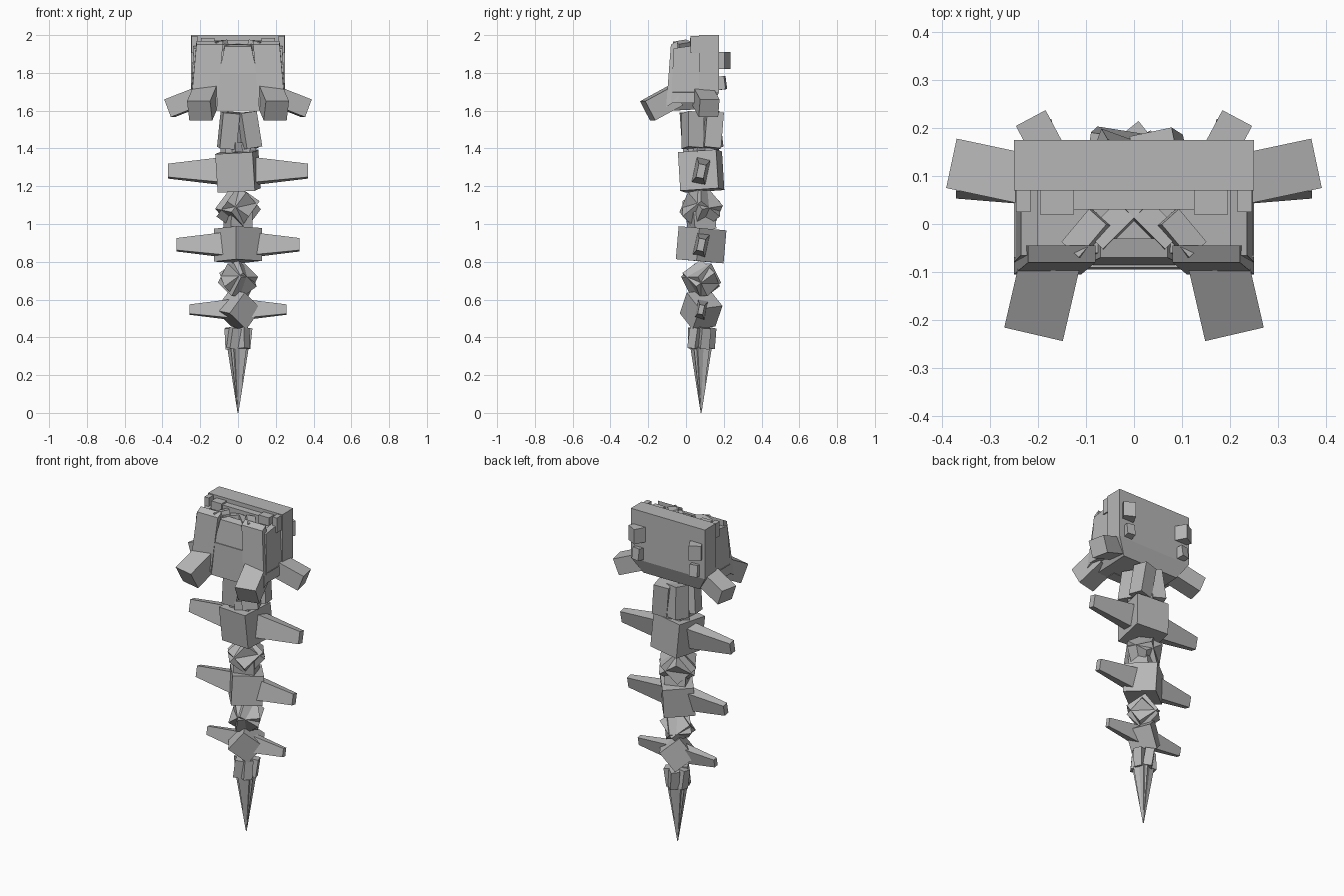
import bpy, math
from mathutils import Euler, Vector

if "Cube" in bpy.data.objects:
    bpy.data.objects.remove(bpy.data.objects["Cube"])

stone = bpy.data.materials.new("plain_grey")
stone.use_nodes = True
GREY = (0.47, 0.47, 0.47, 1)
stone.diffuse_color = GREY
stone.node_tree.nodes["Principled BSDF"].inputs["Base Color"].default_value = GREY
CY = 0.08  # depth of the spine axis
QUAD = [(-1, -1), (1, -1), (1, 1), (-1, 1)]


def loft(name, a, b):
    """Closed solid between two four-cornered rings."""
    faces = [(3, 2, 1, 0), (4, 5, 6, 7)]
    faces += [(i, (i + 1) % 4, (i + 1) % 4 + 4, i + 4) for i in range(4)]
    me = bpy.data.meshes.new(name)
    me.from_pydata(a + b, [], faces)
    me.materials.append(stone)
    bpy.context.collection.objects.link(bpy.data.objects.new(name, me))


def box(name, loc, size, rot=(0, 0, 0), taper=1.0, order='XYZ'):
    """Box turned by degrees; taper scales its upper end."""
    turn = Euler([math.radians(r) for r in rot], order).to_matrix()
    rings = []
    for z, s in ((-1, 1), (1, taper)):
        rings.append([Vector(loc) + turn @ Vector((x * size[0] * s / 2, y * size[1] * s / 2, z * size[2] / 2))
                      for x, y in QUAD])
    loft(name, *rings)


def slab(name, x, y, z):
    box(name, [sum(v) / 2 for v in (x, y, z)], [v[1] - v[0] for v in (x, y, z)])


def pair(name, loc, size, rot=(0, 0, 0)):
    """Box on the left and its mirror on the right."""
    for side, s in (("left", 1), ("right", -1)):
        box(f"{name}_{side}", (loc[0] * s, loc[1], loc[2]), size, (rot[0], rot[1] * s, rot[2] * s))


def ring(x0, x1, y0, y1, z0, z1):
    return [(x0, y0, z0), (x1, y0, z0), (x1, y1, z1), (x0, y1, z1)]


# Head: back slab, skirt, core and front plate
slab("head_back", (-0.25, 0.25), (0.07, 0.175), (1.7, 2.0))
loft("head_skirt", ring(-0.19, 0.19, -0.085, 0.14, 1.6, 1.61), ring(-0.25, 0.25, -0.07, 0.175, 1.7, 1.7))
loft("head_core", ring(-0.235, 0.235, -0.085, 0.08, 1.66, 1.68), ring(-0.215, 0.215, -0.06, 0.08, 1.92, 1.93))
loft("face_lower", ring(-0.12, 0.12, -0.095, -0.03, 1.6, 1.6), ring(-0.1, 0.1, -0.09, -0.03, 1.8, 1.8))
loft("face_upper", ring(-0.1, 0.1, -0.085, -0.03, 1.8, 1.8), ring(-0.07, 0.07, -0.07, -0.03, 1.94, 1.95))

# Leaning front and side panels with feet
for side, s in (("left", 1), ("right", -1)):
    def mir(ringpts):
        pts = [Vector((p[0] * s, p[1], p[2])) for p in ringpts]
        return pts if s == 1 else pts[::-1]
    loft(f"front_panel_{side}", mir(ring(0.11, 0.25, -0.105, -0.04, 1.62, 1.66)),
         mir(ring(0.08, 0.22, -0.08, -0.045, 1.95, 1.97)))
    loft(f"side_panel_{side}", mir(ring(0.2, 0.25, -0.08, 0.08, 1.64, 1.64)),
         mir(ring(0.2, 0.235, -0.065, 0.08, 1.93, 1.95)))
pair("front_foot", (0.186, -0.13, 1.639), (0.125, 0.17, 0.115), (28, 0, 13))
pair("side_foot", (0.28, 0.105, 1.645), (0.18, 0.105, 0.1), (0, 21, 12))

# Rim blocks and crossed pieces on the crown
slab("crown_rail", (-0.125, 0.125), (0.03, 0.08), (1.9, 1.975))
pair("crown_block", (0.16, 0.045, 1.96), (0.07, 0.05, 0.05))
pair("crown_corner", (0.23, 0.05, 1.95), (0.03, 0.05, 0.09))
pair("mandible", (0.1, -0.02, 1.95), (0.05, 0.09, 0.03), (8, 15, 42))
pair("brow", (0.035, 0.01, 1.935), (0.05, 0.13, 0.03), (0, 8, 45))

# Studs on the back
pair("upper_stud", (0.196, 0.185, 1.865), (0.07, 0.08, 0.09), (0, 0, -28))
pair("lower_stud", (0.19, 0.18, 1.745), (0.05, 0.06, 0.07), (8, 0, -10))


# Spine: clusters of turned blocks
def cluster(name, z, size, turns):
    for i, r in enumerate(turns):
        box(f"{name}_{i + 1}", (0, CY, z), size, r)


for i, (x, y, r) in enumerate([(-0.05, 0.025, (5, 5, 10)), (0.055, 0.035, (-4, -8, 25)),
                               (-0.035, 0.13, (5, 6, -20)), (0.055, 0.14, (-6, -6, 12)),
                               (0.01, 0.08, (0, 3, 35))]):
    box(f"neck_block_{i + 1}", (x, y, 1.495), (0.09, 0.09, 0.19), r)
cluster("neck_joint", 1.4, (0.13, 0.14, 0.05), [(4, 5, 0), (-5, 0, 35)])
cluster("upper_gem", 1.08, (0.14, 0.14, 0.14), [(45, 35, 0), (10, 40, 45)])
cluster("lower_gem", 0.705, (0.125, 0.125, 0.125), [(45, 35, 45), (35, 0, 45)])
cluster("upper_gem_joint", 1.02, (0.12, 0.12, 0.1), [(5, 0, 20)])

# Vertebrae with a tapered spike on each side
for name, z, size, rot, reach, thick in [
        ("upper", 1.28, (0.2, 0.205, 0.205), (4, -3, -9), 0.37, 0.145),
        ("middle", 0.89, (0.175, 0.185, 0.175), (-4, 3, 39), 0.325, 0.13),
        ("lower", 0.547, (0.14, 0.145, 0.14), (8, 38, 38), 0.257, 0.1)]:
    box(f"{name}_vertebra", (0, CY, z), size, rot)
    for side, s in (("left", 1), ("right", -1)):
        box(f"{name}_spike_{side}", (s * (reach / 2 + 0.02), CY, z), (thick, thick * 0.55, reach - 0.04),
            (-12, 90 * s, 0), 0.5, 'ZYX')

# Tail: collar of small blocks and a pointed tip
for i in range(5):
    a = math.tau * i / 5 + 0.4
    box(f"tail_collar_{i + 1}", (0.042 * math.cos(a), CY + 0.042 * math.sin(a), 0.395), (0.05, 0.05, 0.11),
        (-8 * math.sin(a), 8 * math.cos(a), 20 + 31 * i))
for i, turn in enumerate((5, 28)):
    box(f"tail_tip_{i + 1}", (0, CY, 0.175), (0.085, 0.085, 0.35), (180, 0, turn), 0.04)
